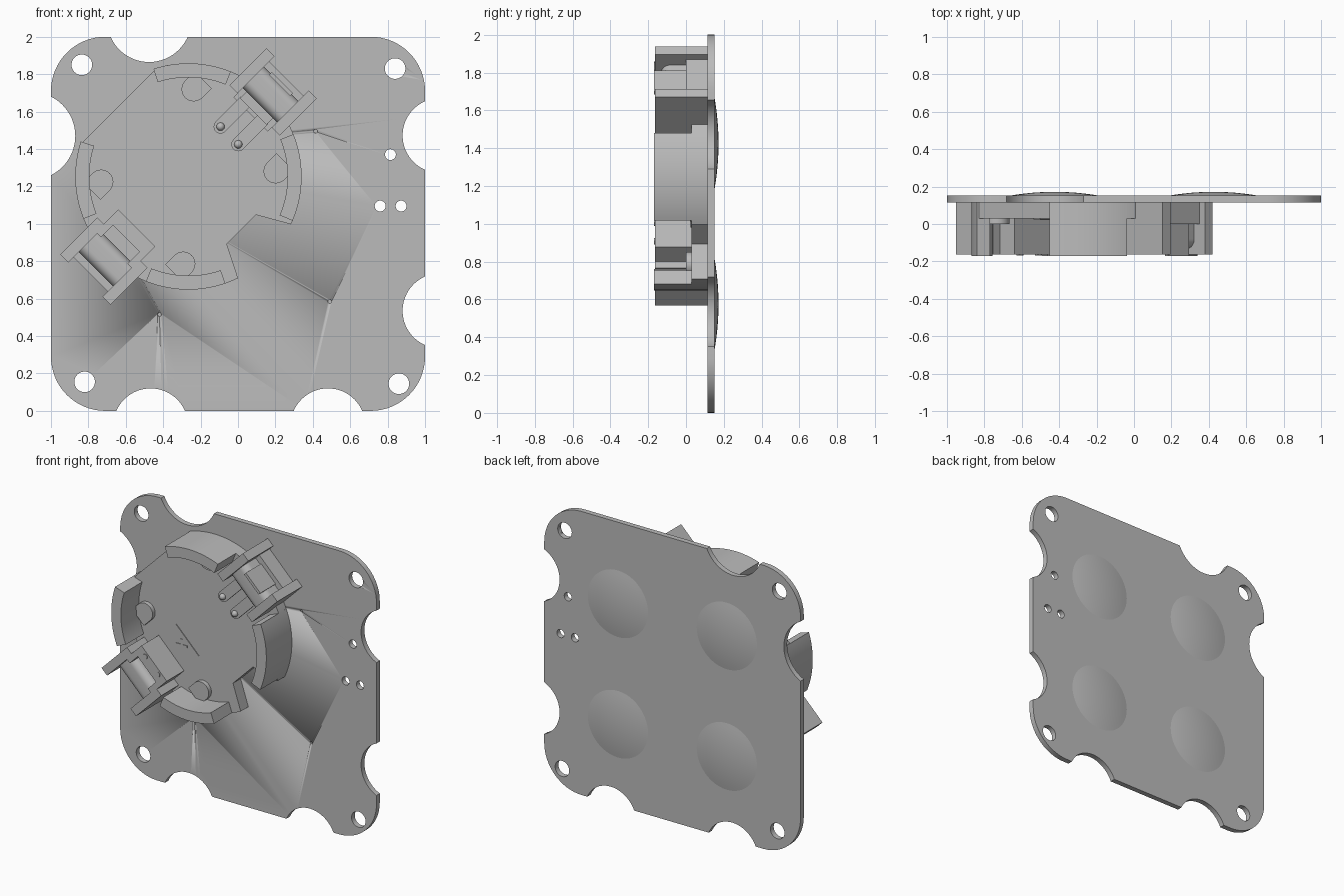
import bpy, bmesh
from math import sin, cos, radians, pi, sqrt
from mathutils import Vector

cube = bpy.data.objects.get("Cube")
if cube:
    bpy.data.objects.remove(cube, do_unlink=True)

GREY = (0.5, 0.5, 0.5, 1)
mat = bpy.data.materials.new("plain grey")
mat.use_nodes = True
mat.diffuse_color = GREY
mat.node_tree.nodes["Principled BSDF"].inputs["Base Color"].default_value = GREY

CX, CZ = -0.265, 1.253      # centre of the cell holder
FRONT, BACK = 0.115, 0.152  # board faces
FLOOR, RIM = 0.03, -0.17    # holder floor and wall top
S = sqrt(0.5)


def world(p, q, t):
    """Flat outline in x and z, extruded along y."""
    return Vector((p, t, q))


def holder(u, v, y):
    """Outline in the holder's diagonal frame, extruded along y."""
    return Vector((CX + (u - v) * S, y, CZ + (u + v) * S))


def across(u, y, v):
    """Side profile of a clip, extruded across the clip."""
    return holder(u, v, y)


def finish(name, bm):
    bmesh.ops.recalc_face_normals(bm, faces=bm.faces)
    mesh = bpy.data.meshes.new(name)
    bm.to_mesh(mesh)
    bm.free()
    mesh.materials.append(mat)
    ob = bpy.data.objects.new(name, mesh)
    bpy.context.collection.objects.link(ob)
    bpy.ops.object.select_all(action='DESELECT')
    ob.select_set(True)
    bpy.context.view_layer.objects.active = ob
    bpy.ops.object.shade_smooth_by_angle(angle=radians(30))
    return ob


def add_prism(bm, pts, t0, t1, frame):
    low = [bm.verts.new(frame(p, q, t0)) for p, q in pts]
    top = [bm.verts.new(frame(p, q, t1)) for p, q in pts]
    bm.faces.new(low)
    bm.faces.new(top[::-1])
    for i in range(len(pts)):
        j = (i + 1) % len(pts)
        bm.faces.new((low[j], low[i], top[i], top[j]))


def prism(name, pts, t0, t1, frame=holder):
    bm = bmesh.new()
    add_prism(bm, pts, t0, t1, frame)
    return finish(name, bm)


def arc(r, a0, a1, n=24, c=(0, 0)):
    return [(c[0] + r * cos(radians(a0 + (a1 - a0) * i / n)),
             c[1] + r * sin(radians(a0 + (a1 - a0) * i / n))) for i in range(n + 1)]


def circle(x, y, r, n=32):
    return arc(r, 0, 360, n, (x, y))[:-1]


def rect(p0, p1, q0, q1):
    return [(p0, q0), (p1, q0), (p1, q1), (p0, q1)]


def cut(ob, outlines, t0, t1, frame):
    bm = bmesh.new()
    for pts in outlines:
        add_prism(bm, pts, t0, t1, frame)
    tool = finish("cutter", bm)
    tool.hide_render = True
    mod = ob.modifiers.new("cut", 'BOOLEAN')
    mod.operation, mod.solver, mod.object = 'DIFFERENCE', 'EXACT', tool
    bpy.context.view_layer.objects.active = ob
    bpy.ops.object.modifier_apply(modifier=mod.name)
    bpy.data.objects.remove(tool, do_unlink=True)


# Board with rounded corners, edge scallops and holes
R = 0.29
outline = []
for sx, sz, a in ((1, 1, 0), (-1, 1, 90), (-1, -1, 180), (1, -1, 270)):
    outline += arc(R, a, a + 90, 16, (sx * (1 - R), 1 + sz * (1 - R)))
board = prism("board", outline, FRONT, BACK, world)
scallops = [(-0.475, 2.09, 0.225), (-1.105, 1.47, 0.235), (1.08, 1.472, 0.2),
            (1.08, 0.535, 0.2), (-0.467, -0.08, 0.2), (0.481, -0.08, 0.2)]
holes = [(-0.835, 1.85, 0.055), (0.84, 1.83, 0.055), (-0.82, 0.155, 0.055),
         (0.86, 0.145, 0.055), (0.815, 1.37, 0.029), (0.76, 1.095, 0.029),
         (0.872, 1.095, 0.029)]
cut(board, [circle(x, z, r, 64) for x, z, r in scallops + holes], 0, 0.3, world)
cut(board, [circle(x, z, 0.01, 12) for x, z in ((0.415, 1.495), (0.49, 0.585), (-0.42, 0.515))],
    0, FRONT + 0.01, world)

# Shallow domes on the back
cap_r, cap_h = 0.235, 0.02
sphere_r = (cap_r ** 2 + cap_h ** 2) / (2 * cap_h)
for x in (-0.425, 0.425):
    for z in (0.575, 1.425):
        bm = bmesh.new()
        prof = []
        for i in range(9):
            r = cap_r * i / 8
            y = BACK + cap_h - sphere_r + sqrt(sphere_r ** 2 - r * r)
            prof.append(bm.verts.new((x + r, y, z)))
        edges = [bm.edges.new(pair) for pair in zip(prof, prof[1:])]
        bmesh.ops.spin(bm, geom=prof + edges, cent=(x, 0, z), axis=(0, 1, 0),
                       angle=2 * pi, steps=48)
        bmesh.ops.remove_doubles(bm, verts=bm.verts, dist=1e-4)
        finish("back_dome", bm)

# Holder floor, with a flat side and a notch
RO, RI = 0.605, 0.53
prism("holder_floor", arc(RO, -70, 61, 48) + arc(RO, 119, 251, 48)
      + [(-0.11, -0.40), (0.11, -0.40)], FLOOR, FRONT)

# Curved walls around the cell
for a0, a1 in ((23, 63), (-68, -23), (117, 157), (203, 244)):
    prism("holder_wall", arc(RO, a0, a1) + arc(RI, a1, a0), RIM, FRONT)

# Rounded pads beside the clips, and the clip side plates
for s in (-1, 1):
    for v in (-0.31, 0.31):
        pad = arc(0.065, 90, 270, 16, (0.35, v)) + [(0.42, v - 0.065), (0.42, v + 0.065)]
        prism("floor_pad", [(s * u, w) for u, w in pad], 0.0, FLOOR + 0.01)
        side = 1 if v > 0 else -1
        prism("clip_side_plate", rect(s * 0.5, s * 0.78, side * 0.13, side * 0.19),
              -0.163, FRONT)
    # Folded contact with rounded front corners
    fold = [(0.70, FRONT), (0.54, FRONT)] + arc(0.05, 180, 270, 8, (0.59, -0.08)) \
        + arc(0.05, 270, 360, 8, (0.65, -0.08))
    prism("folded_contact", [(s * u, y) for u, y in fold], -0.13, 0.13, across)
    prism("clip_bed", rect(s * 0.47, s * 0.74, -0.13, 0.13), 0.0, FRONT)

# Upper clip: two sprung fingers with round tips
prism("contact_tab", rect(0.69, 0.71, -0.08, 0.08), -0.17, FRONT)
prism("finger_bridge", rect(0.49, 0.56, -0.10, 0.10), -0.045, -0.02)
for v in (-0.067, 0.067):
    finger = arc(0.037, 90, 270, 12, (0.31, v)) + [(0.50, v - 0.037), (0.50, v + 0.037)]
    prism("contact_finger", finger, -0.035, -0.015)
    bm = bmesh.new()
    bmesh.ops.create_uvsphere(bm, u_segments=16, v_segments=8, radius=0.022)
    bmesh.ops.translate(bm, verts=bm.verts, vec=holder(0.31, v, -0.037))
    finish("contact_tip", bm)

# Lower clip: cross bar, side rails and rivets
prism("clip_cross_bar", rect(-0.47, -0.39, -0.14, 0.14), -0.163, FLOOR + 0.01)
for v in (-1, 1):
    prism("clip_rail", rect(-0.56, -0.47, v * 0.10, v * 0.14), -0.163, FLOOR + 0.01)
    prism("rivet", circle(-0.418, v * 0.07, 0.018, 16), -0.168, -0.16)

# Half-round raised label with a cross mark
prism("half_round_plate", arc(0.125, 90, 270, 24, (-0.21, 0)), FLOOR - 0.005, FLOOR + 0.01)
mx, mz = -0.457, 1.056
for w, h in ((0.045, 0.008), (0.008, 0.045)):
    prism("cross_mark", rect(mx - w, mx + w, mz - h, mz + h), FLOOR - 0.009, FLOOR, world)
